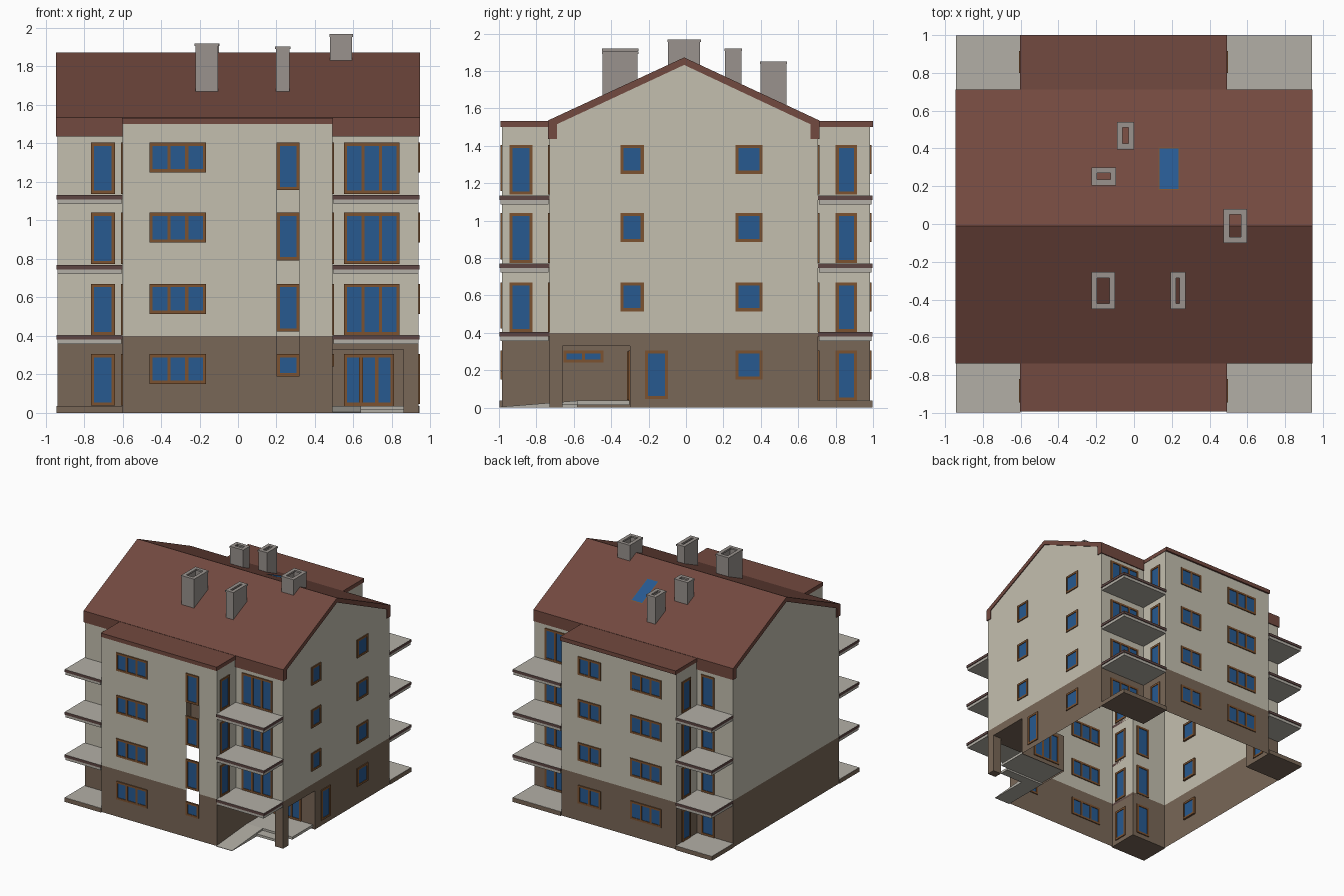
import bpy, bmesh
from mathutils import Vector

if "Cube" in bpy.data.objects:
    bpy.data.objects.remove(bpy.data.objects["Cube"])


def mat(name, r, g, b):
    m = bpy.data.materials.new(name)
    m.diffuse_color = (r, g, b, 1)
    m.use_nodes = True
    m.node_tree.nodes["Principled BSDF"].inputs["Base Color"].default_value = m.diffuse_color
    return m


PLASTER = mat("plaster", .55, .52, .43)
BASE = mat("base_brown", .19, .135, .095)
ROOF = mat("roof_brown", .17, .067, .05)
GLASS = mat("glass_blue", .02, .10, .28)
WOOD = mat("wood", .20, .085, .03)
RIM = mat("rim_brown", .11, .06, .055)
SLAB = mat("slab_grey", .45, .43, .38)
STONE = mat("chimney_grey", .32, .29, .27)


def finish(name, bm, mats):
    me = bpy.data.meshes.new(name)
    bm.to_mesh(me)
    bm.free()
    for m in mats:
        me.materials.append(m)
    ob = bpy.data.objects.new(name, me)
    bpy.context.collection.objects.link(ob)
    return ob


def add_box(bm, x0, x1, y0, y1, z0, z1, mi=0):
    v = [bm.verts.new((x, y, z)) for x in (x0, x1) for y in (y0, y1) for z in (z0, z1)]
    for f in ((0, 1, 3, 2), (4, 6, 7, 5), (0, 4, 5, 1), (2, 3, 7, 6), (0, 2, 6, 4), (1, 5, 7, 3)):
        bm.faces.new([v[i] for i in f]).material_index = mi


def box(name, dims, m):
    bm = bmesh.new()
    add_box(bm, *dims)
    return finish(name, bm, [m])


def sheet(name, pts, out, m):
    """Flat polygon whose normal points along out."""
    bm = bmesh.new()
    f = bm.faces.new([bm.verts.new(p) for p in pts])
    f.normal_update()
    if f.normal.dot(Vector(out)) < 0:
        f.normal_flip()
    return finish(name, bm, [m])


def wall_y(name, y, x0, x1, z0, z1, m):
    sheet(name, [(x0, y, z0), (x1, y, z0), (x1, y, z1), (x0, y, z1)], (0, y, 0), m)


def wall_x(name, x, y0, y1, z0, z1, m):
    sheet(name, [(x, y0, z0), (x, y1, z0), (x, y1, z1), (x, y0, z1)], (x, 0, 0), m)


def window(name, axis, pos, a0, a1, z0, z1, n=1):
    """Framed window with n panes, straddling a wall at axis = pos."""
    bm = bmesh.new()
    w, d, g = .017, .008, .003

    def bar(p0, p1, q0, q1, t, mi):
        if axis == 'y':
            add_box(bm, p0, p1, pos - t, pos + t, q0, q1, mi)
        else:
            add_box(bm, pos - t, pos + t, p0, p1, q0, q1, mi)
    bar(a0, a1, z0, z0 + w, d, 0)
    bar(a0, a1, z1 - w, z1, d, 0)
    step = (a1 - a0 - w) / n
    for i in range(n + 1):
        bar(a0 + i * step, a0 + i * step + w, z0 + w, z1 - w, d, 0)
    bar(a0 + w, a1 - w, z0 + w, z1 - w, g, 1)
    finish(name, bm, [WOOD, GLASS])


XW, YF, YB = .938, -.73, .705           # main body walls
PX0, PX1, PF, PB = -.60, .49, -.985, .985   # projecting bays
H, ZB = 1.51, .40
TOPS = (.305, .67, 1.04, 1.405)         # window heads per floor
BANDS = (("base", 0, ZB, BASE), ("upper", ZB, H, PLASTER))

# Outer walls, in a brown base band and a plaster band
for n, z0, z1, m in BANDS:
    wall_y("front_bay_wall_left_" + n, PF, PX0, .20, z0, z1, m)
    wall_y("front_bay_wall_right_" + n, PF, .32, PX1, z0, z1, m)
    wall_y("back_bay_wall_" + n, PB, PX0, PX1, z0, z1, m)
    for x, s in ((PX0, "left"), (PX1, "right")):
        wall_x(f"{s}_front_bay_side_{n}", x, PF, YF, z0, z1, m)
        wall_x(f"{s}_back_bay_side_{n}", x, YB, PB, z0, z1, m)
    wall_y("front_left_wall_" + n, YF, -XW, PX0, z0, z1, m)
    for x0, x1, s in ((-XW, PX0, "left"), (PX1, XW, "right")):
        wall_y(f"back_{s}_wall_{n}", YB, x0, x1, z0, z1, m)
wall_y("stair_wall_bottom", PF, .20, .32, 0, .19, BASE)
wall_y("stair_wall_top", PF, .20, .32, 1.405, H, PLASTER)
wall_y("front_right_wall_upper", YF, PX1, XW, ZB, H, PLASTER)
wall_x("left_wall_base", -XW, YF, YB, 0, ZB, BASE)
wall_x("right_wall_base", XW, -.30, YB, 0, ZB, BASE)
for x, s in ((-XW, "left"), (XW, "right")):
    sheet(s + "_gable", [(x, YF, ZB), (x, YB, ZB), (x, YB, 1.51), (x, -.01, 1.84), (x, YF, 1.51)],
          (x, 0, 0), PLASTER)

# Recessed entrance with corner column, platform and ramp
wall_y("entrance_front_lintel", YF, PX1, XW, .33, ZB, BASE)
wall_x("entrance_side_lintel", XW, YF, -.30, .33, ZB, BASE)
wall_y("entrance_back_wall", -.30, PX1, XW, 0, .33, BASE)
wall_x("entrance_side_wall", PX1, YF, -.30, 0, .33, BASE)
sheet("entrance_ceiling", [(PX1, YF, .33), (XW, YF, .33), (XW, -.30, .33), (PX1, -.30, .33)],
      (0, 0, -1), BASE)
box("entrance_column", (.86, XW, YF, -.66, 0, .33), BASE)
box("entrance_platform", (PX1, .92, -.58, -.302, .015, .037), SLAB)
box("entrance_step", (.63, .86, -.66, -.58, 0, .02), SLAB)
bm = bmesh.new()
ramp = [(-.995, 0), (-.58, 0), (-.58, .037), (-.995, .004)]
f = bm.faces.new([bm.verts.new((PX1, y, z)) for y, z in ramp])
r = bmesh.ops.extrude_face_region(bm, geom=[f])
bmesh.ops.translate(bm, vec=(.15, 0, 0), verts=[v for v in r["geom"] if isinstance(v, bmesh.types.BMVert)])
bmesh.ops.recalc_face_normals(bm, faces=bm.faces)
finish("entrance_ramp", bm, [SLAB])
window("entrance_door", 'y', -.30, .55, .81, .037, .305, 3)
box("entrance_door_leaf", (.63, .65, -.315, -.30, .04, .30), WOOD)
window("entrance_side_window", 'x', PX1, -.655, -.44, .24, .305, 2)

# Windows on every floor
for i, t in enumerate(TOPS):
    low, mid = t - .267, t - .155
    window(f"front_triple_window_{i}", 'y', PF, -.46, -.165, mid, t, 3)
    window(f"stair_window_{i}", 'y', PF, .20, .32, t - (.115 if i == 0 else .248), t)
    window(f"back_triple_window_{i}", 'y', PB, -.46, -.165, mid, t, 3)
    window(f"back_double_window_{i}", 'y', PB, .115, .33, mid, t, 2)
    window(f"front_left_balcony_door_{i}", 'y', YF, -.765, -.64, low, t)
    window(f"back_left_balcony_door_{i}", 'y', YB, -.765, -.64, low, t)
    window(f"back_right_balcony_door_{i}", 'y', YB, .55, .84, low, t, 3)
    window(f"left_front_bay_door_{i}", 'x', PX0, -.945, -.82, low, t)
    window(f"left_back_bay_door_{i}", 'x', PX0, .80, .915, low, t)
    window(f"right_back_bay_door_{i}", 'x', PX1, .80, .915, low, t)
    window(f"right_wall_back_window_{i}", 'x', XW, .265, .41, mid, t)
    window(f"left_wall_inner_window_{i}", 'x', -XW + .009, -.48, -.34, mid, t)
    if i:
        window(f"front_right_balcony_door_{i}", 'y', YF, .55, .84, low, t, 3)
        window(f"right_front_bay_door_{i}", 'x', PX1, -.945, -.82, low, t)
        window(f"right_wall_front_window_{i}", 'x', XW, -.35, -.225, mid, t)
    else:
        window("right_wall_side_door", 'x', XW, -.22, -.095, .045, t)

# Balconies at the four corners, plus ground terraces except at the entrance
for sx, x0, x1 in (("left", -.943, PX0), ("right", PX1, .943)):
    for sy, y0, y1 in (("front", -.997, YF), ("back", YB, .997)):
        for i, z in enumerate((.403, .768, 1.132)):
            n = f"{sy}_{sx}_balcony_{i + 1}"
            box(n + "_rim", (x0, x1, y0, y1, z - .022, z), RIM)
            box(n + "_floor", (x0 + .001, x1 - .001, y0 + .001, y1 - .001, z - .001, z + .001), SLAB)
            box(n + "_slab", (x0 + .006, x1 - .006, y0 + .006, y1 - .006, z - .046, z - .022), SLAB)
        if (sx, sy) != ("right", "front"):
            n = f"{sy}_{sx}_terrace"
            box(n, (x0, x1, y0, y1, 0, .035), BASE)
            box(n + "_floor", (x0 + .001, x1 - .001, y0 + .001, y1 - .001, .033, .037), SLAB)

# Gable roof slab with deep eaves
prof = [(-.738, 1.535), (-.01, 1.872), (.713, 1.535), (.713, 1.437), (.665, 1.437), (.665, 1.515),
        (-.01, 1.832), (-.69, 1.515), (-.69, 1.437), (-.738, 1.437)]
bm = bmesh.new()
f = bm.faces.new([bm.verts.new((-.945, y, z)) for y, z in prof])
r = bmesh.ops.extrude_face_region(bm, geom=[f])
bmesh.ops.translate(bm, vec=(1.89, 0, 0), verts=[v for v in r["geom"] if isinstance(v, bmesh.types.BMVert)])
bmesh.ops.recalc_face_normals(bm, faces=bm.faces)
finish("gable_roof", bm, [ROOF])
box("front_bay_roof", (PX0 - .003, PX1 + .003, -.992, -.735, 1.50, 1.533), ROOF)
box("back_bay_roof", (PX0 - .003, PX1 + .003, .71, 1.0, 1.50, 1.533), ROOF)

# Hollow chimneys
for i, (x0, x1, y0, y1, z0, z1) in enumerate((
        (-.225, -.10, -.45, -.255, 1.64, 1.92), (.193, .272, -.45, -.255, 1.64, 1.905),
        (.475, .597, -.10, .08, 1.80, 1.968), (-.225, -.095, .205, .30, 1.71, 1.92),
        (-.09, 0, .395, .54, 1.60, 1.85))):
    bm = bmesh.new()
    add_box(bm, x0 + .004, x1 - .004, y0 + .004, y1 - .004, z0, z1 - .012)
    bm.faces.ensure_lookup_table()
    bmesh.ops.delete(bm, geom=[bm.faces[5]], context='FACES_ONLY')
    w = .03
    for a in ((x0, x0 + w, y0, y1), (x1 - w, x1, y0, y1), (x0 + w, x1 - w, y0, y0 + w), (x0 + w, x1 - w, y1 - w, y1)):
        add_box(bm, *a, z1 - .014, z1)
    finish(f"chimney_{i + 1}", bm, [STONE])

# Skylight on the back slope
slope = lambda y: 1.872 - (y + .01) * .337 / .723
for n, e, h, m in (("skylight_frame", 0, .004, WOOD), ("skylight_glass", .005, .007, GLASS)):
    y0, y1 = .18 + e, .405 - e
    sheet(n, [(.13 + e, y0, slope(y0) + h), (.24 - e, y0, slope(y0) + h),
              (.24 - e, y1, slope(y1) + h), (.13 + e, y1, slope(y1) + h)], (0, 0, 1), m)
